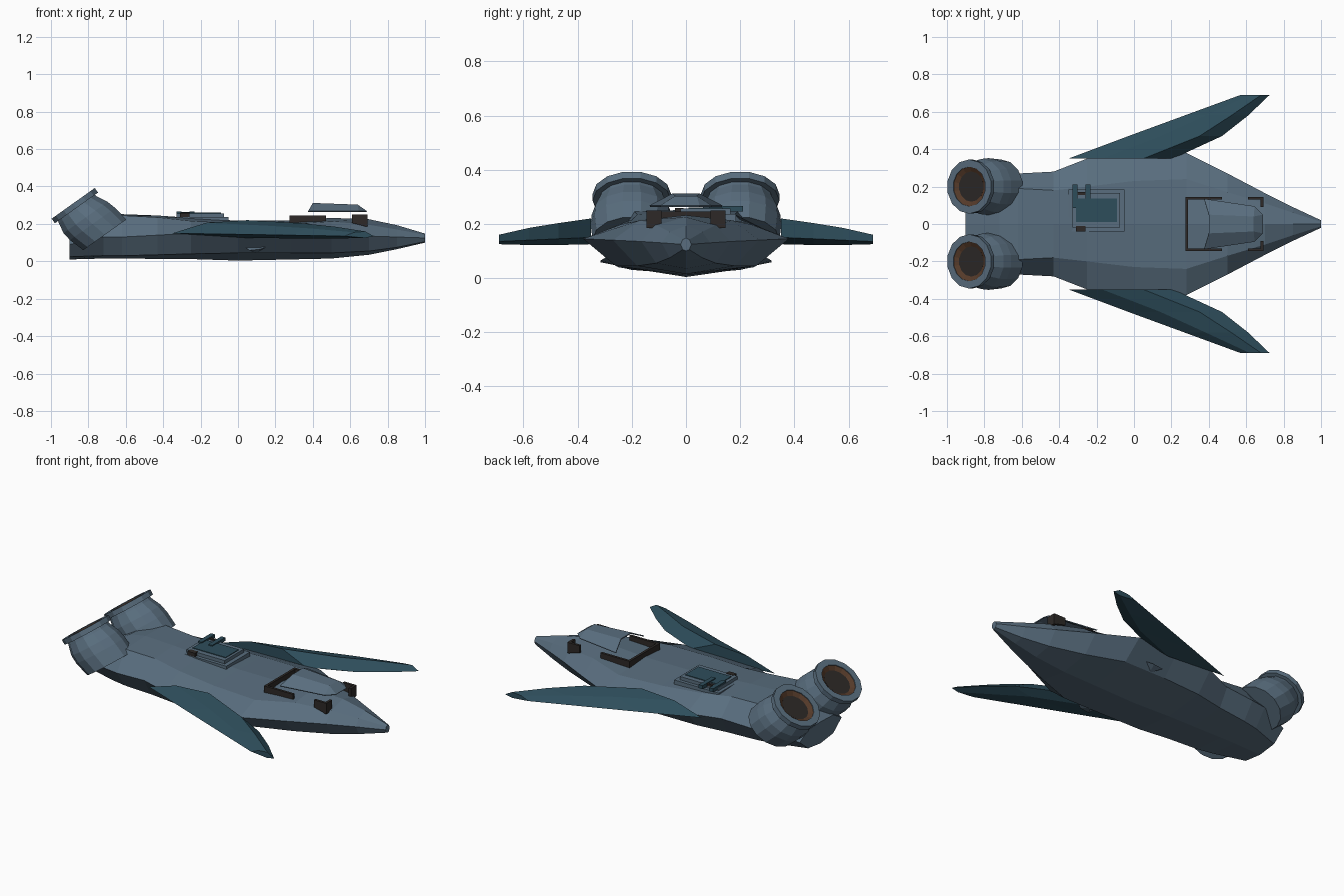
import bpy, bmesh, math
from mathutils import Vector

if "Cube" in bpy.data.objects:
    bpy.data.objects.remove(bpy.data.objects["Cube"])


def material(name, rgb):
    m = bpy.data.materials.new(name)
    m.diffuse_color = (*rgb, 1)
    m.use_nodes = True
    m.node_tree.nodes["Principled BSDF"].inputs["Base Color"].default_value = m.diffuse_color
    return m


HULL = material("slate blue", (0.10, 0.155, 0.21))
TEAL = material("deep teal", (0.027, 0.075, 0.105))
BROWN = material("burnt brown", (0.09, 0.042, 0.022))
DARK = material("charcoal", (0.026, 0.022, 0.02))


def make(name, verts, faces, mats):
    me = bpy.data.meshes.new(name)
    me.from_pydata([tuple(v) for v in verts], [], faces)
    bm = bmesh.new()
    bm.from_mesh(me)
    bmesh.ops.recalc_face_normals(bm, faces=bm.faces)
    bm.to_mesh(me)
    bm.free()
    for m in mats:
        me.materials.append(m)
    ob = bpy.data.objects.new(name, me)
    bpy.context.collection.objects.link(ob)
    return ob


def loft(name, rings, mats, caps=True, closed=False):
    """Skin a list of equal-length rings."""
    n = len(rings[0])
    verts = [v for r in rings for v in r]
    faces = []
    k = len(rings)
    for i in range(k if closed else k - 1):
        a, b = i * n, ((i + 1) % k) * n
        faces += [(a + j, a + (j + 1) % n, b + (j + 1) % n, b + j) for j in range(n)]
    if caps and not closed:
        faces += [tuple(range(n)), tuple(range((k - 1) * n, k * n))]
    return make(name, verts, faces, mats)


def box(name, x0, x1, y0, y1, z0, z1, mat):
    ring = lambda z: [(x0, y0, z), (x1, y0, z), (x1, y1, z), (x0, y1, z)]
    return loft(name, [ring(z0), ring(z1)], [mat])


# Hull: x, top, shoulder y/z, widest y/z, bilge y/z, bottom
sections = [
    (-0.90, .14, .12, .135, .20, .09, .12, .025, .01),
    (-0.72, .235, .17, .225, .255, .13, .18, .03, .015),
    (-0.62, .252, .19, .245, .27, .13, .20, .03, .015),
    (-0.43, .245, .18, .235, .28, .14, .22, .035, .013),
    (-0.25, .232, .20, .215, .35, .15, .25, .04, .012),
    (0.0, .217, .23, .205, .36, .15, .26, .045, .004),
    (0.28, .217, .24, .198, .38, .145, .26, .045, .01),
    (0.50, .232, .17, .213, .27, .14, .18, .045, .015),
    (0.70, .225, .11, .195, .165, .135, .11, .055, .035),
    (0.85, .193, .06, .17, .09, .13, .06, .075, .065),
    (1.0, .148, .012, .142, .02, .125, .012, .105, .10),
]
rings = []
for x, t, sy, sz, wy, wz, by, bz, b in sections:
    rings.append([(x, 0, t), (x, sy, sz), (x, wy, wz), (x, by, bz), (x, 0, b),
                  (x, -by, bz), (x, -wy, wz), (x, -sy, sz)])
loft("hull", rings, [HULL])

# Engine frame: tilted back and up
AX = Vector((-0.58, 0, 0.815)).normalized()
U = Vector((AX.z, 0, -AX.x))
SIDES = 14


def turned(name, side, profile, mats, **kw):
    """Profile points: radius, distance along the axis, sideways shift."""
    c = Vector((-0.881, 0.2 * side, 0.31))
    out = []
    for r, d, s in profile:
        out.append([c + AX * d + U * (s + r * math.cos(a)) + Vector((0, r * math.sin(a), 0))
                    for a in (2 * math.pi * (j + .5) / SIDES for j in range(SIDES))])
    return loft(name, out, mats, **kw)


for side, tag in ((1, "left"), (-1, "right")):
    # Engine body, rim, brown liner and dark core
    turned("engine_body_" + tag, side, [(.122, -.025, 0), (.128, -.045, 0), (.148, -.10, .01),
                                        (.152, -.15, .02), (.145, -.235, .04)], [HULL])
    turned("engine_rim_" + tag, side, [(.106, -.03, 0), (.145, -.03, 0), (.145, 0, 0),
                                       (.106, 0, 0)], [HULL], closed=True)
    turned("engine_liner_" + tag, side, [(.107, -.004, 0), (.08, -.02, 0)], [BROWN], caps=False)
    turned("engine_core_" + tag, side, [(.081, -.019, 0), (.08, -.024, 0)], [DARK])

    # Forward-swept wing: y, trailing x, crest x, leading x, edge z, crest z, base z
    wing = []
    for y, xt, xc, xl, ze, zc, zb in ((.35, -.35, .05, .21, .15, .22, .125),
                                      (.47, -.03, .35, .47, .145, .203, .122),
                                      (.58, .27, .52, .61, .14, .185, .122),
                                      (.69, .57, .68, .725, .135, .16, .125)):
        y *= side
        wing.append([(xt, y, ze), (xt * .55 + xc * .45, y, zc * .8 + ze * .2), (xc, y, zc),
                     (xl, y, ze), (xc, y, zb)])
    loft("wing_" + tag, wing, [TEAL])

    # Small belly fin
    make("belly_fin_" + tag, [(.04, side * .29, .075), (.16, side * .29, .08), (.10, side * .25, .045),
                              (.06, side * .315, .058), (.12, side * .315, .065)],
         [(0, 1, 4, 3), (0, 3, 2), (3, 4, 2), (4, 1, 2), (0, 2, 1)], [HULL])

    # Cockpit frame brackets
    ya, yb = sorted((side * .13, side * .145))
    box("cockpit_rear_rail_" + tag, .28, .47, ya, yb, .195, .245, DARK)
    loft("cockpit_front_rail_" + tag,
         [[(x, ya, zl), (x, yb, zl), (x, yb, .25), (x, ya, .25)] for x, zl in ((.61, .205), (.69, .185))],
         [DARK])
    ya, yb = sorted((side * .09, side * .145))
    box("cockpit_front_corner_" + tag, .677, .692, ya, yb, .185, .25, DARK)

box("cockpit_rear_bar", .275, .29, -.145, .145, .195, .245, DARK)

# Floating canopy: thin shell with a flat roof, sloped sides and front
canopy = make("canopy",
              [(.40, -.05, .312), (.40, .05, .312), (.64, .04, .303), (.64, -.04, .303),
               (.375, -.135, .268), (.375, .135, .268), (.645, .095, .268), (.645, -.095, .268),
               (.69, .05, .268), (.69, -.05, .268)],
              [(0, 3, 2, 1), (0, 4, 7, 3), (1, 2, 6, 5), (2, 3, 9, 8), (3, 7, 9), (2, 8, 6)], [HULL])
solid = canopy.modifiers.new("thickness", "SOLIDIFY")
solid.thickness = 0.006

# Dorsal hatch with teal panel, bars and dark mounts
box("hatch_base", -.35, -.05, -.04, .185, .19, .236, HULL)
box("hatch_box", -.33, -.075, -.02, .165, .2, .256, HULL)
box("hatch_panel", -.31, -.09, .01, .135, .25, .26, TEAL)
for i, x in enumerate((-.315, -.245)):
    box("hatch_bar_%d" % i, x - .013, x + .013, .085, .21, .245, .266, TEAL)
box("hatch_crossbar", -.31, -.24, .155, .17, .25, .264, DARK)
box("hatch_mount", -.31, -.26, -.04, -.01, .225, .258, DARK)
